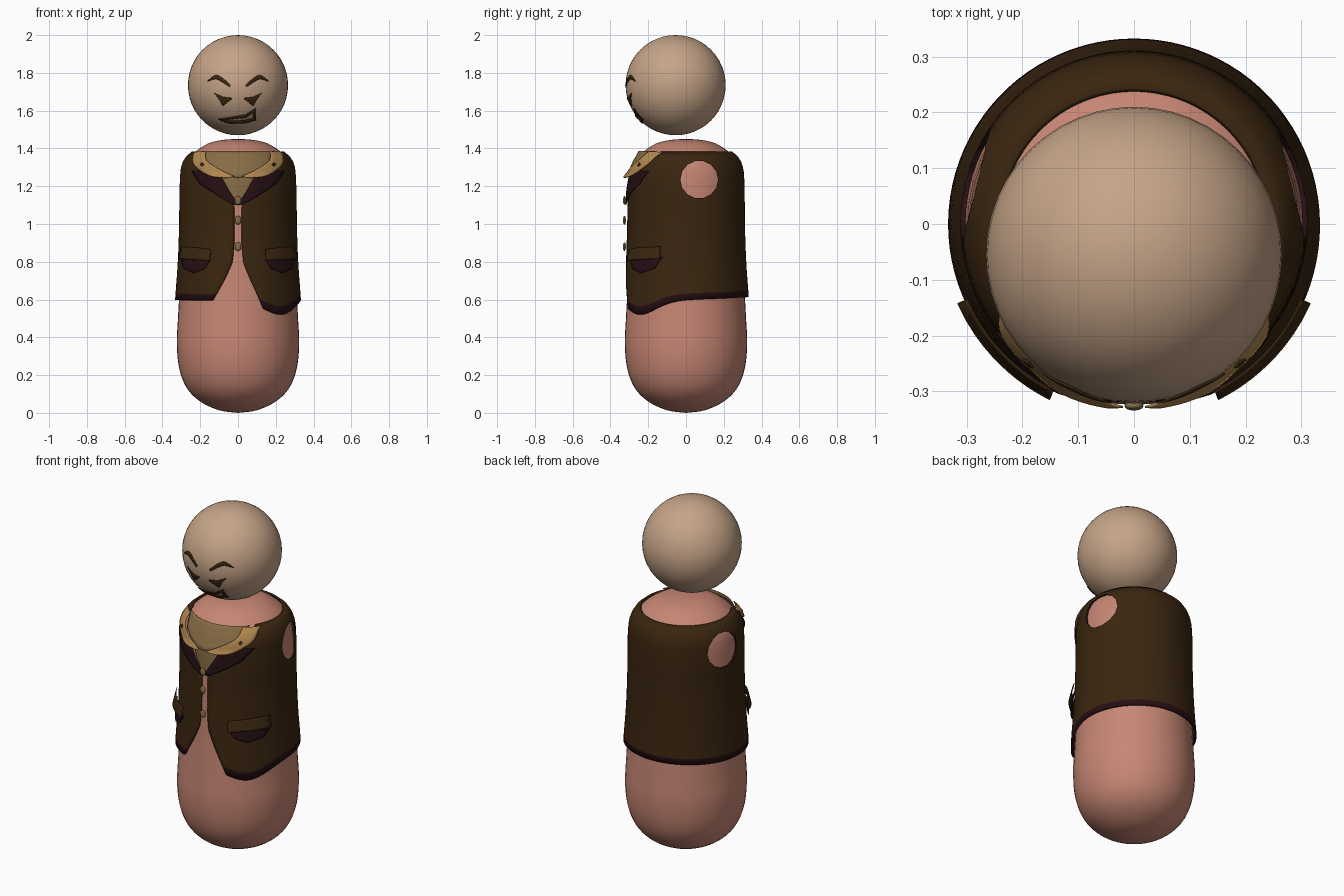
import bpy, bmesh
from math import sin, cos, pi, exp, sqrt
from mathutils import Vector

if "Cube" in bpy.data.objects:
    bpy.data.objects.remove(bpy.data.objects["Cube"], do_unlink=True)


def material(name, *rgb):
    m = bpy.data.materials.new(name)
    m.use_nodes = True
    m.diffuse_color = (*rgb, 1)
    m.node_tree.nodes["Principled BSDF"].inputs["Base Color"].default_value = (*rgb, 1)
    return m


SKIN = material("head tan", .56, .37, .245)
PINK = material("body pink", .57, .24, .175)
BROWN = material("vest brown", .042, .019, .005)
PLUM = material("trim plum", .02, .005, .007)
SAND = material("collar sand", .44, .245, .08)
KHAKI = material("scarf khaki", .24, .15, .06)


def spline(pts, k=6, smooth=True):
    """Resample a polyline, k steps per segment, rounded or straight."""
    p = [Vector(q) for q in pts]
    out = []
    for i in range(len(p) - 1):
        a, b, c, d = p[max(i - 1, 0)], p[i], p[i + 1], p[min(i + 2, len(p) - 1)]
        for j in range(k):
            t = j / k
            if smooth:
                out.append(b + (c - a) * (t / 2) + (2 * a - 5 * b + 4 * c - d) * (t * t / 2)
                           + (3 * b - a - 3 * c + d) * (t ** 3 / 2))
            else:
                out.append(b.lerp(c, t))
    return out + [p[-1]]


def lookup(table, z):
    """Linear interpolation of (value, z) pairs ordered by z."""
    for (r0, z0), (r1, z1) in zip(table, table[1:]):
        if z <= z1:
            return r0 + (r1 - r0) * (z - z0) / max(z1 - z0, 1e-6)
    return table[-1][0]


def finish(name, bm, mats, angle=0.7):
    bmesh.ops.remove_doubles(bm, verts=bm.verts, dist=1e-5)
    bmesh.ops.recalc_face_normals(bm, faces=bm.faces)
    me = bpy.data.meshes.new(name)
    bm.to_mesh(me)
    bm.free()
    ob = bpy.data.objects.new(name, me)
    bpy.context.collection.objects.link(ob)
    for m in mats:
        me.materials.append(m)
    bpy.ops.object.select_all(action='DESELECT')
    ob.select_set(True)
    bpy.context.view_layer.objects.active = ob
    bpy.ops.object.shade_smooth_by_angle(angle=angle)
    return ob


def grid(bm, rows):
    """Join rows of points into quads, returning the faces row by row."""
    vs = [[bm.verts.new(p) for p in row] for row in rows]
    return [[bm.faces.new((a[i], a[i + 1], b[i + 1], b[i])) for i in range(len(a) - 1)]
            for a, b in zip(vs, vs[1:])]


def apply_modifier(ob, kind, **settings):
    mod = ob.modifiers.new(kind.title(), kind)
    for key, value in settings.items():
        setattr(mod, key, value)
    bpy.context.view_layer.objects.active = ob
    bpy.ops.object.modifier_apply(modifier=mod.name)


def patch(name, upper, lower, surf, mat, sides=(1,), smooth=False, rows=6, thick=.004):
    """Thin plate between two front-view lines, laid on a curved surface."""
    a, b = spline(upper, 6, smooth), spline(lower, 6, smooth)
    for s in sides:
        bm = bmesh.new()
        lines = [[p.lerp(q, j / rows) for p, q in zip(a, b)] for j in range(rows + 1)]
        grid(bm, [[(s * p.x, surf(p.x, p.y), p.y) for p in line] for line in lines])
        label = name if len(sides) == 1 else ("left_" if s > 0 else "right_") + name
        ob = finish(label, bm, [mat])
        apply_modifier(ob, 'SOLIDIFY', thickness=thick, offset=0)


# Body: a lathed rounded peg
body_profile = spline([(0, 0), (.1, .014), (.2, .06), (.27, .13), (.31, .23), (.324, .36),
                       (.318, .5), (.31, .65), (.302, .85), (.297, 1.1), (.292, 1.24),
                       (.275, 1.32), (.235, 1.375), (.16, 1.425), (.08, 1.445), (0, 1.45)], 4)
bm = bmesh.new()
grid(bm, [[(p.x * sin(2 * pi * i / 48), -p.x * cos(2 * pi * i / 48), p.y) for i in range(49)]
          for p in body_profile])
bmesh.ops.remove_doubles(bm, verts=bm.verts, dist=1e-5)
bmesh.ops.dissolve_degenerate(bm, edges=bm.edges, dist=1e-5)
finish("body", bm, [PINK], 1.2)

# Head: a floating ball
HEAD, HEAD_R = Vector((0, -.055, 1.735)), .265
bm = bmesh.new()
bmesh.ops.create_uvsphere(bm, u_segments=48, v_segments=24, radius=HEAD_R)
bmesh.ops.translate(bm, verts=bm.verts, vec=HEAD)
finish("head", bm, [SKIN], 1.2)

# Vest: open-fronted shell with a hem that dips at the left front
vest_profile = spline([(.336, .5), (.333, .6), (.319, .8), (.312, 1.0), (.31, 1.2),
                       (.302, 1.3), (.277, 1.355), (.243, 1.385)], 8)
front_edge = [(.42, .595), (.32, .65), (.2, .72), (.09, .8), (.065, .9),
              (.065, 1.1), (.3, 1.2), (.65, 1.3), (1.0, 1.385)]
LOW, HIGH, COLS = .595, 1.385, 80
levels = [LOW, LOW + .035] + [LOW + .035 + (HIGH - LOW - .035) * i / 28 for i in range(1, 29)]
rows = []
for z in levels:
    edge, fade = lookup(front_edge, z), (1 - (z - LOW) / (HIGH - LOW)) ** 3
    row = []
    for i in range(COLS + 1):
        phi = edge + (2 * pi - 2 * edge) * i / COLS
        dip = .018 * sin(phi / 2) ** 4 - .075 * exp(-((phi - .75) / .45) ** 2)
        h = z + dip * fade
        r = lookup(vest_profile, h)
        row.append((r * sin(phi), -r * cos(phi), h))
    rows.append(row)
bm = bmesh.new()
for f in grid(bm, rows)[0]:
    f.material_index = 1
vest = finish("vest", bm, [BROWN, PLUM])
apply_modifier(vest, 'SOLIDIFY', thickness=.009, offset=-1)

# Arm holes cut straight through both sides
bpy.ops.mesh.primitive_cylinder_add(vertices=14, radius=.1, depth=1.2,
                                    location=(0, .07, 1.235), rotation=(0, pi / 2, 0))
cutter = bpy.context.object
cutter.name = "arm_hole_cutter"
cutter.hide_render = True
cutter.data.materials.append(BROWN)
cutter.data.materials.append(PLUM)
for f in cutter.data.polygons:
    f.material_index = 1
apply_modifier(vest, 'BOOLEAN', operation='DIFFERENCE', solver='EXACT', object=cutter)
bpy.data.objects.remove(cutter, do_unlink=True)


# Surfaces that the cloth and face plates follow
def around(radius):
    return lambda x, z: -sqrt(max(radius(z) ** 2 - x * x, 0))


def on_head(x, z):
    return HEAD.y - sqrt((HEAD_R + .003) ** 2 - x * x - (z - HEAD.z) ** 2)


def vest_r(z):
    return lookup(vest_profile, z)


def body_r(z):
    return lookup(body_profile, z)


def collar_r(z):
    return max(.262 + .5 * (1.385 - z), vest_r(z) + .012)


BOTH = (1, -1)

# Neckwear: shirt front, scarf, lapels and collar
patch("shirt_front", [(-.1, 1.27), (-.015, 1.1)], [(.1, 1.27), (.015, 1.1)],
      around(lambda z: body_r(z) + .006), KHAKI, rows=10)
patch("scarf", [(-.19, 1.385), (0, 1.385), (.19, 1.385)],
      [(-.16, 1.31), (0, 1.245), (.16, 1.31)],
      around(lambda z: max(.25 + .5 * (1.385 - z), body_r(z) + .01)), KHAKI, smooth=True)
patch("lapel", [(.02, 1.135), (.055, 1.19), (.09, 1.25), (.15, 1.28)],
      [(.02, 1.1), (.1, 1.145), (.2, 1.21), (.245, 1.28)],
      around(lambda z: vest_r(z) + .007), PLUM, BOTH)
patch("collar", [(.17, 1.385), (.165, 1.335), (.09, 1.285), (.02, 1.252)],
      [(.235, 1.38), (.235, 1.315), (.15, 1.255), (.05, 1.245)],
      around(collar_r), SAND, BOTH, smooth=True)
patch("collar_stud", [(.18, 1.315), (.19, 1.325), (.2, 1.315)],
      [(.18, 1.314), (.19, 1.305), (.2, 1.314)],
      around(lambda z: collar_r(z) + .004), BROWN, BOTH, rows=2)

# Pockets: a dark pouch with a flap standing off the vest
patch("pocket", [(.145, .815), (.22, .82), (.305, .825)],
      [(.175, .765), (.235, .74), (.29, .765)],
      around(lambda z: vest_r(z) + .012), PLUM, BOTH)
patch("pocket_flap", [(.145, .865), (.22, .875), (.3, .88)],
      [(.15, .805), (.22, .81), (.315, .815)],
      around(lambda z: vest_r(z) + .014 + .2 * (.88 - z)), BROWN, BOTH)

# Buttons down the front
for i, z in enumerate((1.125, 1.02, .88)):
    bm = bmesh.new()
    bmesh.ops.create_uvsphere(bm, u_segments=16, v_segments=8, radius=1)
    bmesh.ops.scale(bm, verts=bm.verts, vec=(.017, .008, .023))
    bmesh.ops.translate(bm, verts=bm.verts, vec=(0, -.326, z))
    finish(f"button_{i + 1}", bm, [KHAKI])

# Face: brows, narrowed eyes and a crooked open grin
patch("eyebrow", [(.04, 1.735), (.085, 1.775), (.12, 1.787), (.162, 1.757)],
      [(.045, 1.725), (.09, 1.755), (.12, 1.767), (.16, 1.755)],
      on_head, BROWN, BOTH, smooth=True, rows=2)
patch("eye", [(.03, 1.667), (.08, 1.672), (.125, 1.693)],
      [(.035, 1.66), (.08, 1.625), (.108, 1.672)],
      on_head, BROWN, BOTH, rows=4)
patch("mouth", [(-.105, 1.555), (.04, 1.578), (.095, 1.613), (.095, 1.55), (.03, 1.533),
                (-.06, 1.535), (-.105, 1.555)],
      [(-.075, 1.55), (.04, 1.563), (.08, 1.59), (.08, 1.56), (.03, 1.548),
       (-.055, 1.547), (-.075, 1.55)],
      on_head, BROWN, rows=2)
